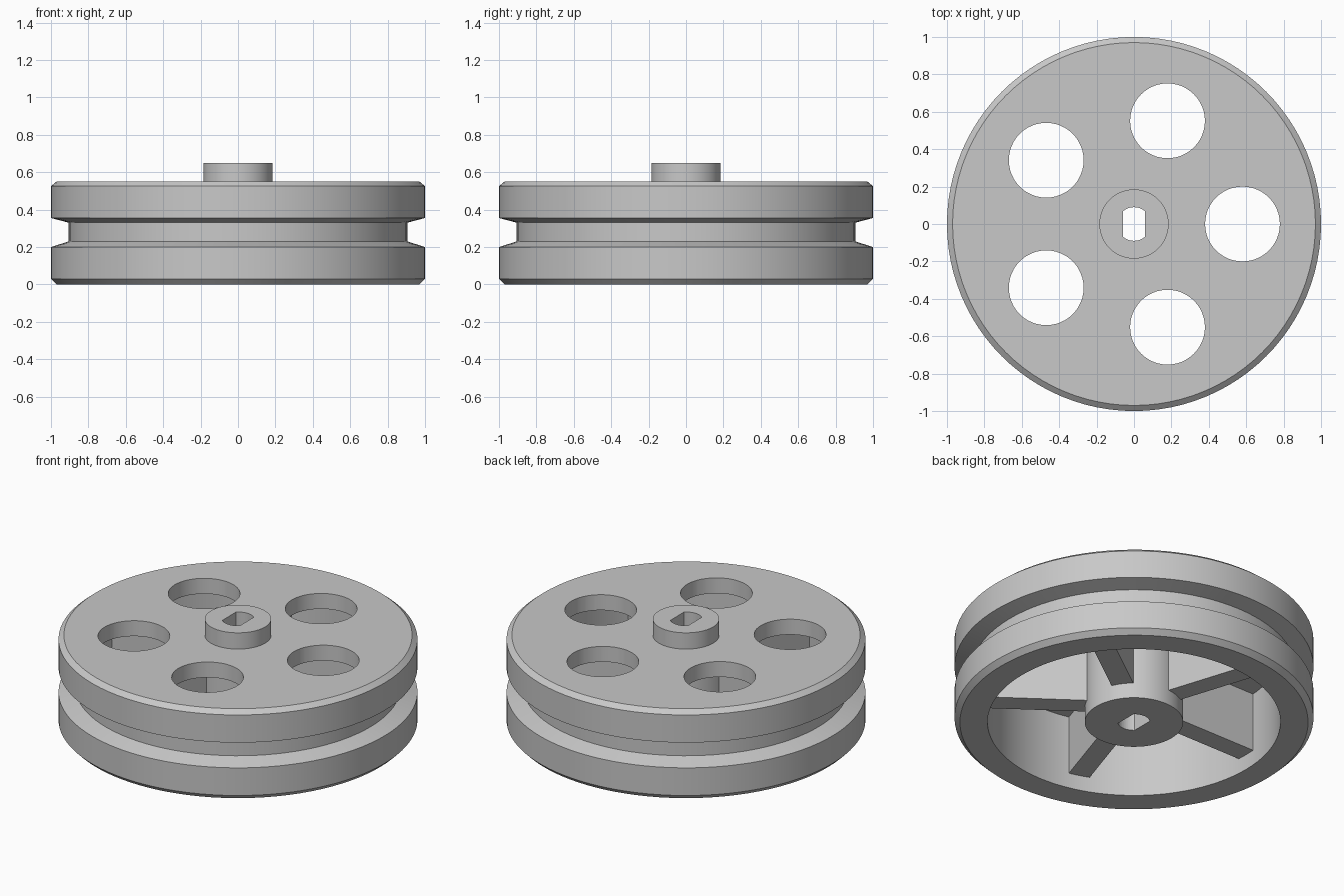
import bpy, bmesh
from math import acos, cos, pi, radians, sin
from mathutils import Matrix, Vector

if "Cube" in bpy.data.objects:
    bpy.data.objects.remove(bpy.data.objects["Cube"], do_unlink=True)

GREY = (0.58, 0.58, 0.58, 1)
grey = bpy.data.materials.new("plain grey")
grey.use_nodes = True
grey.diffuse_color = GREY
grey.node_tree.nodes["Principled BSDF"].inputs["Base Color"].default_value = GREY

SPOKES = 5
STEP = 2 * pi / SPOKES
HUB_R, RIM_IN, GROOVE_R = 0.274, 0.816, 0.905
PLATE_LOW, PLATE_TOP, BOSS_TOP = 0.455, 0.55, 0.65


def make_object(name, bm):
    """Turn a bmesh into a grey object."""
    bmesh.ops.recalc_face_normals(bm, faces=bm.faces)
    mesh = bpy.data.meshes.new(name)
    bm.to_mesh(mesh)
    bm.free()
    mesh.materials.append(grey)
    obj = bpy.data.objects.new(name, mesh)
    bpy.context.collection.objects.link(obj)
    return obj


def lathe(name, profile, segments):
    """Spin an (r, z) profile around the z axis."""
    bm = bmesh.new()
    verts = [bm.verts.new((r, 0, z)) for r, z in profile]
    edges = [bm.edges.new(pair) for pair in zip(verts, verts[1:])]
    bmesh.ops.spin(bm, geom=verts + edges, cent=(0, 0, 0), axis=(0, 0, 1),
                   angle=2 * pi, steps=segments, use_merge=False)
    bmesh.ops.remove_doubles(bm, verts=bm.verts, dist=1e-5)
    return make_object(name, bm)


def prism(name, outline, low, high):
    """Extrude a flat (x, y) outline upwards."""
    bm = bmesh.new()
    face = bm.faces.new([bm.verts.new((x, y, low)) for x, y in outline])
    new = bmesh.ops.extrude_face_region(bm, geom=[face])["geom"]
    moved = [v for v in new if isinstance(v, bmesh.types.BMVert)]
    bmesh.ops.translate(bm, verts=moved, vec=Vector((0, 0, high - low)))
    return make_object(name, bm)


def cut(target, cutter):
    """Subtract the cutter, then discard it."""
    mod = target.modifiers.new("cut", 'BOOLEAN')
    mod.operation, mod.solver, mod.object = 'DIFFERENCE', 'EXACT', cutter
    bpy.context.view_layer.objects.active = target
    bpy.ops.object.modifier_apply(modifier=mod.name)
    bpy.data.objects.remove(cutter, do_unlink=True)


# Wheel: hub, hollow underside, chamfered rim with belt groove, plate and boss
wheel = lathe("grooved_wheel", [
    (0, 0), (HUB_R, 0), (HUB_R, PLATE_LOW), (RIM_IN, PLATE_LOW), (RIM_IN, 0),
    (0.97, 0), (1, 0.03), (1, 0.2), (GROOVE_R, 0.23), (GROOVE_R, 0.33),
    (1, 0.355), (1, 0.525), (0.97, PLATE_TOP),
    (0.185, PLATE_TOP), (0.185, BOSS_TOP), (0, BOSS_TOP)], 96)

# Round lightening holes through the plate
for i in range(SPOKES):
    cx, cy = 0.58 * cos(i * STEP), 0.58 * sin(i * STEP)
    ring = [(cx + 0.2 * cos(a), cy + 0.2 * sin(a))
            for a in (k * 2 * pi / 48 for k in range(48))]
    cut(wheel, prism("hole_cutter", ring, 0.4, 0.6))

# Shaft bore with two flat sides
BORE_R, FLAT = 0.09, 0.06
start = acos(FLAT / BORE_R)
arc = [start + (pi - 2 * start) * k / 10 for k in range(11)]
bore = [(BORE_R * cos(a + t), BORE_R * sin(a + t)) for t in (0, pi) for a in arc]
cut(wheel, prism("bore_cutter", bore, -0.1, 0.8))

# Spokes under the plate, midway between the holes
for i in range(SPOKES):
    bm = bmesh.new()
    low, high, inner, outer = 0.094, PLATE_LOW + 0.02, HUB_R - 0.02, RIM_IN + 0.02
    bmesh.ops.create_cube(bm, size=1)
    bmesh.ops.scale(bm, verts=bm.verts, vec=(outer - inner, 0.125, high - low))
    bmesh.ops.translate(bm, verts=bm.verts,
                        vec=((inner + outer) / 2, 0, (low + high) / 2))
    bmesh.ops.rotate(bm, verts=bm.verts, cent=(0, 0, 0),
                     matrix=Matrix.Rotation((i + 0.5) * STEP, 3, 'Z'))
    make_object(f"spoke_{i + 1}", bm)

# Smooth round walls, crisp edges
bpy.ops.object.select_all(action='DESELECT')
wheel.select_set(True)
bpy.context.view_layer.objects.active = wheel
bpy.ops.object.shade_smooth_by_angle(angle=radians(30))
